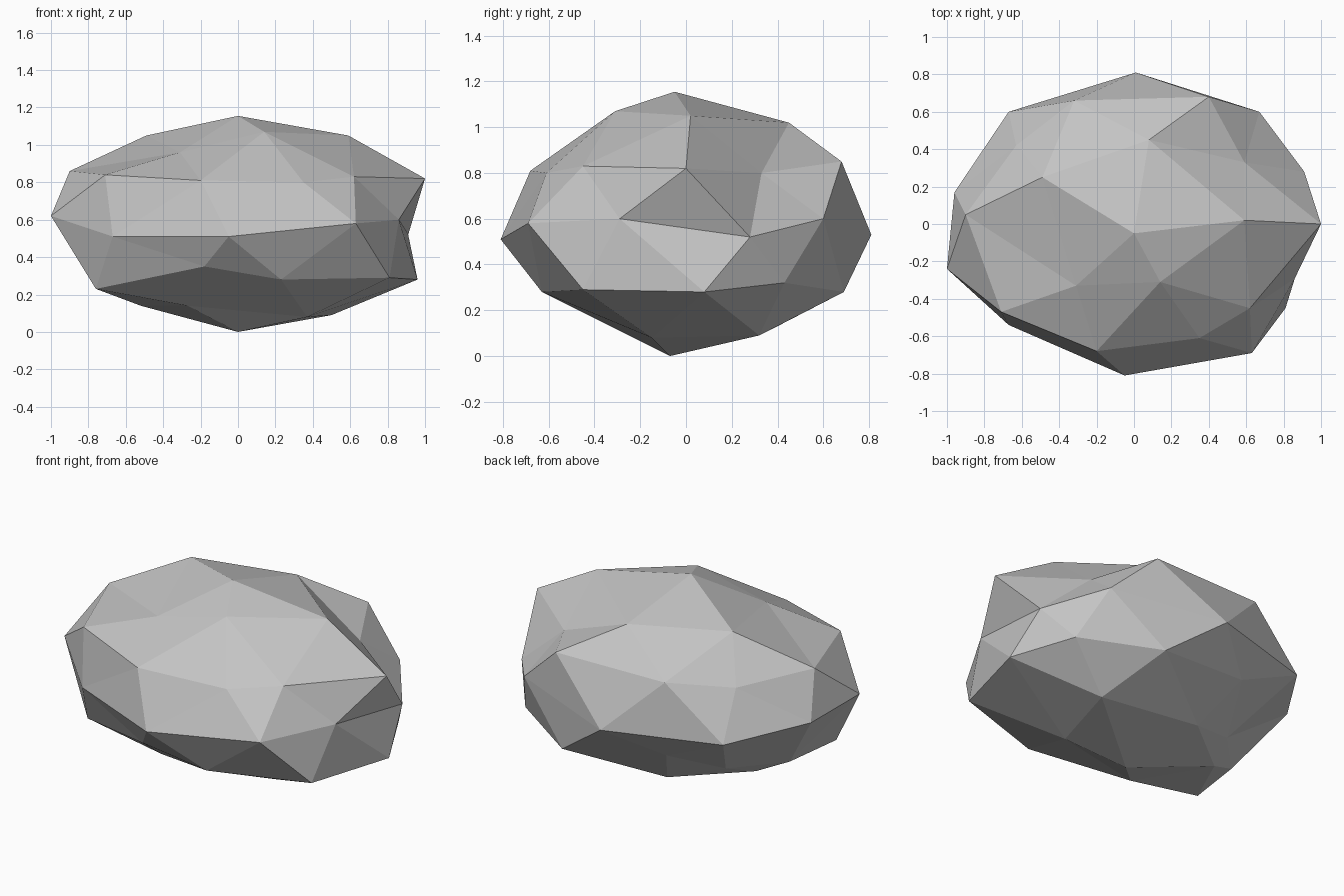
import bpy
import bmesh
import math

# Remove the default object
default_cube = bpy.data.objects.get("Cube")
if default_cube:
    bpy.data.objects.remove(default_cube, do_unlink=True)


def make_material(name, grey):
    """Plain matte material in one flat colour."""
    material = bpy.data.materials.new(name)
    material.use_nodes = True
    colour = (grey, grey, grey, 1.0)
    material.diffuse_color = colour
    shader = material.node_tree.nodes["Principled BSDF"]
    shader.inputs["Base Color"].default_value = colour
    shader.inputs["Roughness"].default_value = 0.9
    return material


def turn_angle(vert):
    """Angle of a vertex around the vertical axis, counted from +x."""
    return round(math.degrees(math.atan2(vert.co.y, vert.co.x)), 1) % 360


# Chiselled corners of the boulder, ring by ring, counter-clockwise from +x
peak = [(0, -.05, 1.155)]
crown = [(.59, .02, 1.05), (.08, .45, 1.02), (-.49, .25, 1.05),
         (-.31, -.33, .96), (.14, -.31, 1.07)]
shoulder = [(1, 0, .82), (.59, .33, .8), (.4, .68, .85), (-.32, .66, .85),
            (-.63, .42, .81), (-.9, .05, .86), (-.71, -.47, .84),
            (-.2, -.68, .81), (.35, -.61, .8), (.62, -.45, .83)]
waist = [(.91, .28, .52), (.67, .6, .6), (.01, .81, .53), (-.67, .6, .54),
         (-.96, .17, .59), (-1, -.24, .62), (-.67, -.54, .51),
         (-.05, -.81, .51), (.63, -.69, .58), (.86, -.29, .6)]
skirt = [(.96, .08, .28), (.78, .43, .32), (.35, .69, .28), (-.28, .59, .37),
         (-.45, .26, .21), (-.7, 0, .22), (-.76, -.36, .23),
         (-.18, -.66, .35), (.23, -.63, .28), (.81, -.45, .29)]
underside = [(.5, .32, .09), (-.14, .38, .12), (-.52, .07, .14),
             (-.27, -.35, .14), (.37, -.15, .08)]
foot = [(0, -.07, 0)]
rings = [peak, crown, shoulder, waist, skirt, underside, foot]

# Start from a regular faceted ball and pull each ring onto its corners
bm = bmesh.new()
bmesh.ops.create_icosphere(bm, subdivisions=2, radius=1.0)
remaining = sorted(bm.verts, key=lambda vert: -vert.co.z)
for ring in rings:
    level, remaining = remaining[:len(ring)], remaining[len(ring):]
    for vert, corner in zip(sorted(level, key=turn_angle), ring):
        vert.co = corner

# Flat facets with outward normals
for face in bm.faces:
    face.smooth = False
bmesh.ops.recalc_face_normals(bm, faces=bm.faces)

mesh = bpy.data.meshes.new("boulder")
bm.to_mesh(mesh)
bm.free()
mesh.materials.append(make_material("stone grey", 0.55))

boulder = bpy.data.objects.new("boulder", mesh)
bpy.context.collection.objects.link(boulder)
